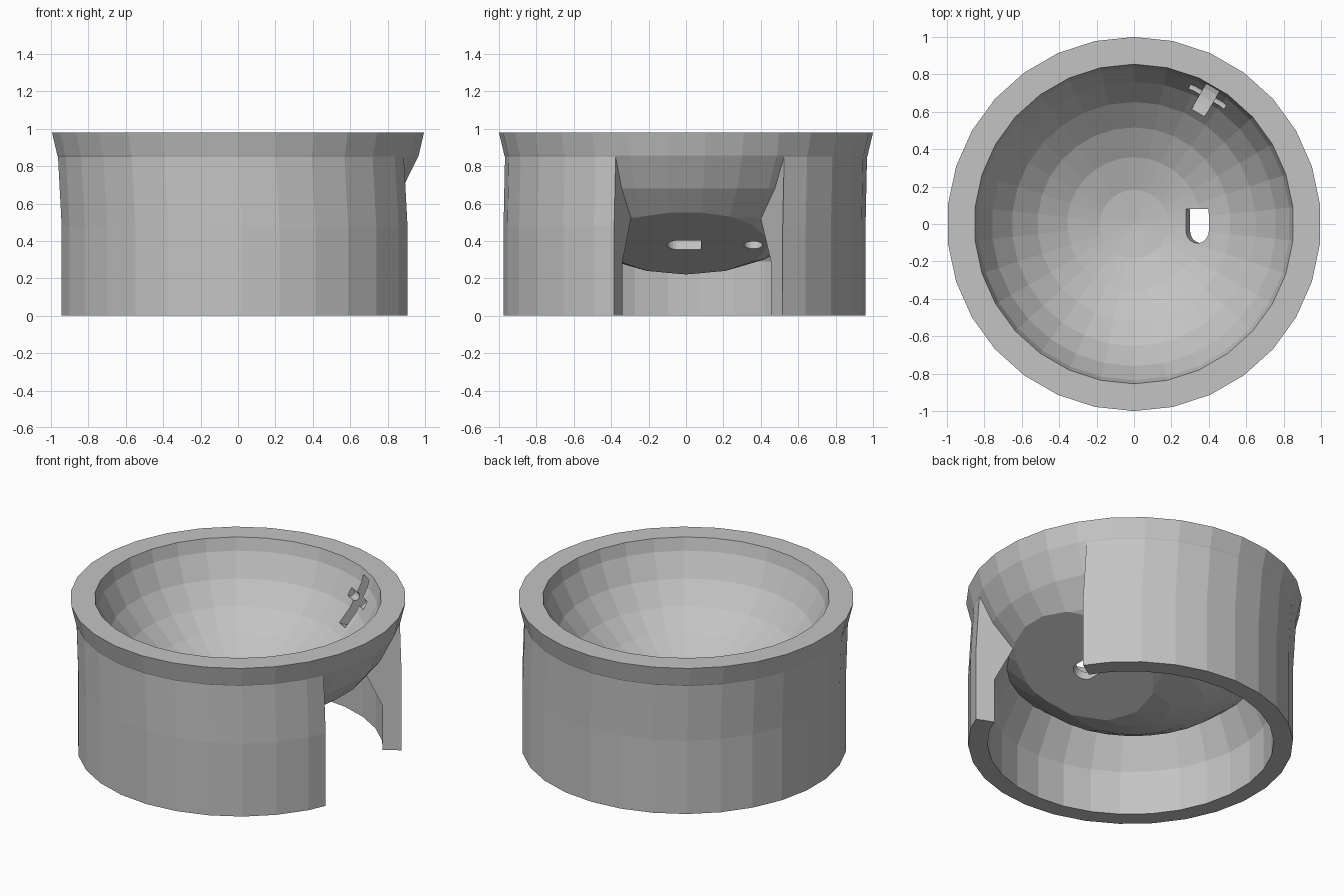
import bpy, bmesh, math
from mathutils import Matrix, Vector

if "Cube" in bpy.data.objects:
    bpy.data.objects.remove(bpy.data.objects["Cube"])

SIDES = 30
STEP = math.radians(12)
CZ = 1.14                       # height of the bowl's centre
TOP = 0.98

mat = bpy.data.materials.new("light grey plastic")
mat.diffuse_color = (0.55, 0.55, 0.55, 1)
mat.use_nodes = True
mat.node_tree.nodes["Principled BSDF"].inputs["Base Color"].default_value = mat.diffuse_color


def make_object(name, bm):
    bmesh.ops.recalc_face_normals(bm, faces=bm.faces)
    mesh = bpy.data.meshes.new(name)
    bm.to_mesh(mesh)
    bm.free()
    ob = bpy.data.objects.new(name, mesh)
    bpy.context.collection.objects.link(ob)
    mesh.materials.append(mat)
    return ob


def combine(target, other, operation):
    mod = target.modifiers.new("combine", 'BOOLEAN')
    mod.operation, mod.solver, mod.object = operation, 'EXACT', other
    bpy.context.view_layer.objects.active = target
    bpy.ops.object.modifier_apply(modifier=mod.name)
    bpy.data.objects.remove(other)


def ellipsoid_profile(rh, rv):
    """Rings every 12 degrees from the bottom pole, cut flat at TOP."""
    ring = lambda i: (rh * math.sin(i * STEP), CZ - rv * math.cos(i * STEP))
    pts = [ring(i) for i in range(7)]
    (r0, z0), (r1, z1) = ring(6), ring(7)
    t = (TOP - z0) / (z1 - z0)
    return pts + [(r0 + (r1 - r0) * t, TOP)]


# bowl: thick shell, lathed from the outer and inner profiles
def build_bowl():
    bm = bmesh.new()
    rings = []
    profile = ellipsoid_profile(1.0207, 0.92) + ellipsoid_profile(0.878, 0.78)[::-1]
    for r, z in profile:
        if r < 1e-6:
            rings.append([bm.verts.new((0, 0, z))] * SIDES)
        else:
            rings.append([bm.verts.new((r * math.cos((k + .5) * STEP),
                                        r * math.sin((k + .5) * STEP), z))
                          for k in range(SIDES)])
    for a, b in zip(rings, rings[1:]):
        for k in range(SIDES):
            n = (k + 1) % SIDES
            quad = list(dict.fromkeys((a[k], a[n], b[n], b[k])))
            bm.faces.new(quad)
    return make_object("bowl_stand", bm)


# skirt: slightly off-centre wall with a radial gap on the right side
def build_skirt():
    profile = [(.968, 0, 1), (.968, .48, 1), (.968, .855, 0), (.92, .84, 0),
               (.76, .56, .6), (.745, .52, .6), (.853, .29, 1), (.853, 0, 1)]
    angles = [33.0] + [42 + 12 * i for i in range(25)] + [337.0]
    bm = bmesh.new()
    columns = []
    for deg in angles:
        off = (deg - 6) % 12 - 6
        flat = math.cos(math.radians(6)) / math.cos(math.radians(off))
        c, s = math.cos(math.radians(deg)) * flat, math.sin(math.radians(deg)) * flat
        columns.append([bm.verts.new((r * c + .02 * k, r * s - .008 * k, z))
                        for r, z, k in profile])
    n = len(profile)
    for a, b in zip(columns, columns[1:]):
        for i in range(n):
            j = (i + 1) % n
            bm.faces.new((a[i], a[j], b[j], b[i]))
    bm.faces.new(columns[0])
    bm.faces.new(columns[-1])
    return make_object("skirt", bm)


def prism(name, outline, z0, z1, matrix):
    """Extrude a flat outline from z0 to z1, then place it."""
    bm = bmesh.new()
    face = bm.faces.new([bm.verts.new((x, y, z0)) for x, y in outline])
    up = bmesh.ops.extrude_face_region(bm, geom=[face])["geom"]
    bmesh.ops.translate(bm, vec=(0, 0, z1 - z0),
                        verts=[v for v in up if isinstance(v, bmesh.types.BMVert)])
    bm.transform(matrix)
    return make_object(name, bm)


def arc(cx, cy, r, a0, a1, n):
    return [(cx + r * math.cos(math.radians(a0 + (a1 - a0) * i / n)),
             cy + r * math.sin(math.radians(a0 + (a1 - a0) * i / n)))
            for i in range(n + 1)]


stand = build_bowl()

# flat sloping sensor pad cut into the underside
pad = Matrix.Translation((.36, 0, .378)) @ Matrix.Rotation(math.radians(-22.6), 4, 'Y')
combine(stand, prism("pad_cutter", [(-1, -1), (1, -1), (1, 1), (-1, 1)], -1, 0, pad),
        'DIFFERENCE')
combine(stand, build_skirt(), 'UNION')

# sensor slot (one round end) and blind screw hole
slot = arc(0, -.037, .065, 180, 360, 12) + [(.065, .08), (-.065, .08)]
combine(stand, prism("slot_cutter", slot, -.2, .25, pad), 'DIFFERENCE')
hole = arc(0, .36, .05, 0, 345, 23)
combine(stand, prism("hole_cutter", hole, -.1, .05, pad), 'DIFFERENCE')

# three bearing pockets: a wheel slot crossed by an axle slot
for deg in (60, 180, 300):
    for r, half in ((.165, .04), (.028, .11)):
        place = (Matrix.Rotation(math.radians(deg), 4, 'Z')
                 @ Matrix.Translation((.775 if r > .1 else .79, 0, .80 if r > .1 else .815))
                 @ Matrix.Rotation(math.radians(90), 4, 'X'))
        circle = arc(0, 0, r, 0, 345, 23)
        combine(stand, prism("pocket_cutter", circle, -half, half, place), 'DIFFERENCE')
